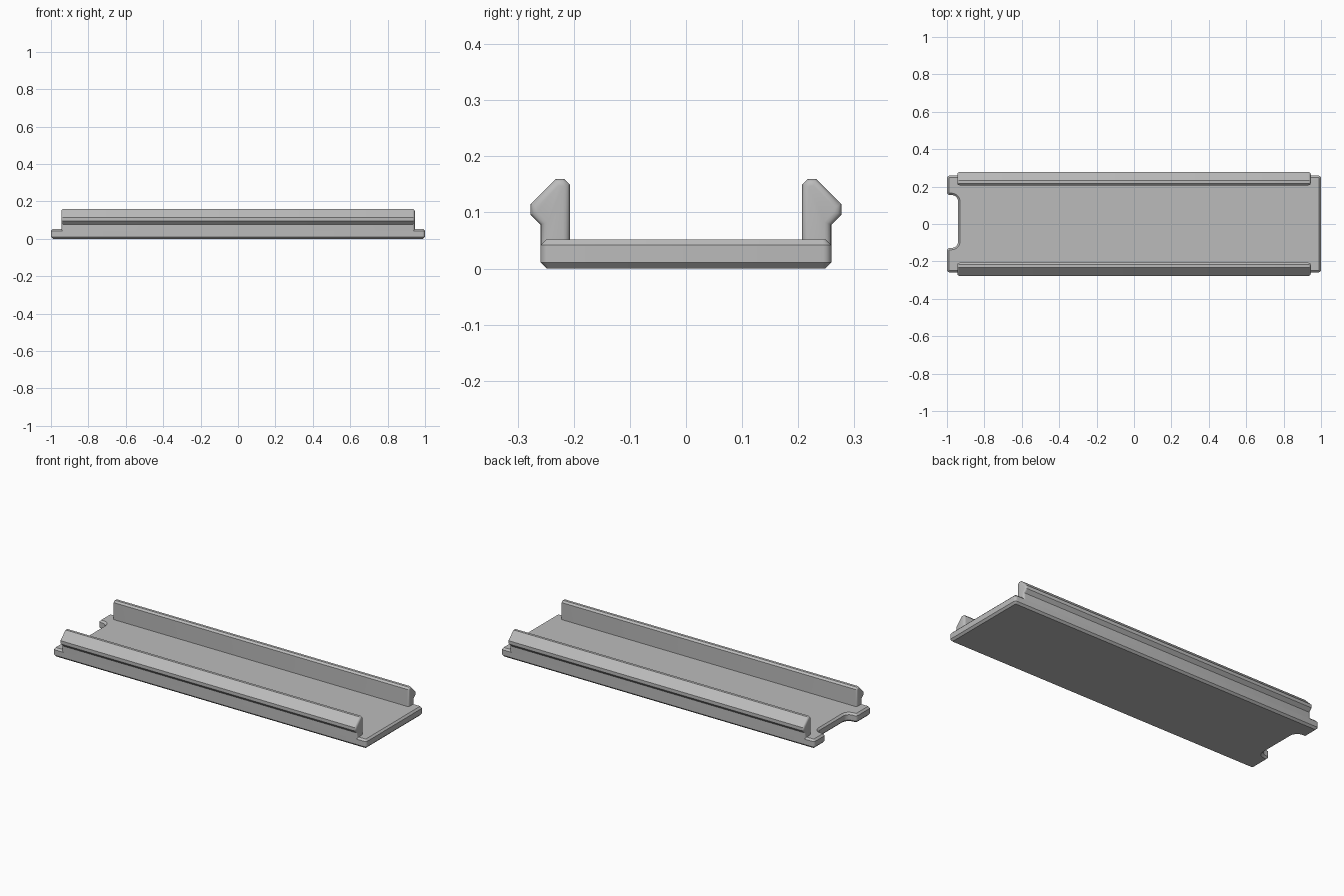
import bpy, bmesh, math
from mathutils import Vector

cube = bpy.data.objects.get("Cube")
if cube:
    bpy.data.objects.remove(cube, do_unlink=True)

grey = bpy.data.materials.new("plain grey")
grey.use_nodes = True
grey.diffuse_color = (0.5, 0.5, 0.5, 1)
grey.node_tree.nodes["Principled BSDF"].inputs["Base Color"].default_value = (0.5, 0.5, 0.5, 1)


def rounded(corners, steps=5):
    """Round every (x, y, radius) corner of a right-angled outline."""
    out = []
    for i, (x, y, r) in enumerate(corners):
        p = Vector((x, y))
        a = (Vector(corners[i - 1][:2]) - p).normalized() * r
        b = (Vector(corners[(i + 1) % len(corners)][:2]) - p).normalized() * r
        for k in range(steps + 1):
            t = k / steps * math.pi / 2
            out.append(p + a * (1 - math.sin(t)) + b * (1 - math.cos(t)))
    return out


def finish(bm, name):
    bmesh.ops.recalc_face_normals(bm, faces=bm.faces)
    mesh = bpy.data.meshes.new(name)
    bm.to_mesh(mesh)
    bm.free()
    obj = bpy.data.objects.new(name, mesh)
    bpy.context.collection.objects.link(obj)
    mesh.materials.append(grey)
    bpy.ops.object.select_all(action="DESELECT")
    obj.select_set(True)
    bpy.context.view_layer.objects.active = obj
    bpy.ops.object.shade_smooth_by_angle(angle=math.radians(30))


def prism(points, offset):
    bm = bmesh.new()
    face = bm.faces.new([bm.verts.new(p) for p in points])
    new = bmesh.ops.extrude_face_region(bm, geom=[face])["geom"]
    bmesh.ops.translate(bm, vec=offset, verts=[v for v in new if isinstance(v, bmesh.types.BMVert)])
    return bm


# Base plate with a rounded notch in one end and chamfered rims
outline = rounded([(1, -0.259, 0.015), (1, 0.259, 0.015), (-1, 0.259, 0.015),
                   (-1, 0.155, 0.015), (-0.94, 0.155, 0.035),
                   (-0.94, -0.128, 0.035), (-1, -0.128, 0.015), (-1, -0.259, 0.015)])
HEIGHT = 0.052
bm = prism([(p.x, p.y, 0) for p in outline], (0, 0, HEIGHT))
for z, size in ((0, 0.011), (HEIGHT, 0.01)):
    rim = [e for e in bm.edges if all(abs(v.co.z - z) < 1e-5 for v in e.verts)]
    bmesh.ops.bevel(bm, geom=rim, offset=size, segments=1, affect="EDGES")
finish(bm, "base_plate")

# Side rails with an outward hooked lip and rounded ends
PROFILE = [(0.207, 0.042), (0.207, 0.15), (0.217, 0.16), (0.232, 0.16),
           (0.277, 0.115), (0.277, 0.096), (0.259, 0.078), (0.259, 0.042)]
HALF = 0.945
for side, name in ((-1, "front_rail"), (1, "back_rail")):
    bm = prism([(-HALF, side * y, z) for y, z in PROFILE], (2 * HALF, 0, 0))
    ends = [e for e in bm.edges
            if abs(e.verts[0].co.x - e.verts[1].co.x) < 1e-5
            and max(v.co.z for v in e.verts) > 0.05]
    bmesh.ops.bevel(bm, geom=ends, offset=0.012, segments=4, profile=0.5,
                    affect="EDGES", clamp_overlap=True)
    finish(bm, name)
